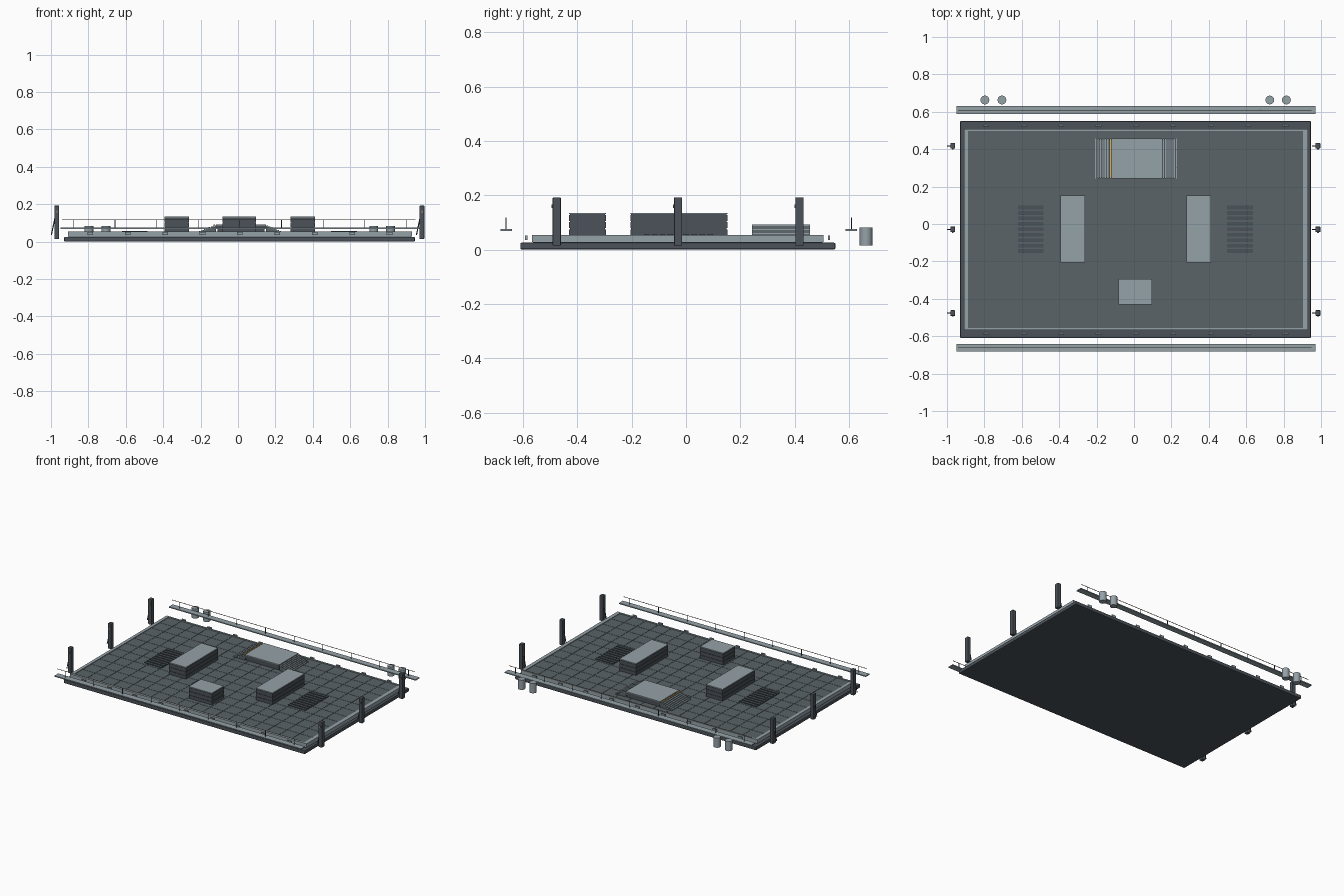
import bpy, bmesh
from math import pi
from mathutils import Matrix, Vector

if "Cube" in bpy.data.objects:
    bpy.data.objects.remove(bpy.data.objects["Cube"])

CX, CY = 0.01, -0.03   # centre of the platform


def material(name, rgb):
    m = bpy.data.materials.new(name)
    m.diffuse_color = (*rgb, 1)
    m.use_nodes = True
    m.node_tree.nodes["Principled BSDF"].inputs["Base Color"].default_value = m.diffuse_color
    return m


DARK = material("dark_metal", (0.07, 0.085, 0.10))
DECK = material("deck_metal", (0.10, 0.125, 0.135))
LIGHT = material("light_metal", (0.30, 0.36, 0.39))
WIRE = material("rail_metal", (0.22, 0.17, 0.13))
AMBER = material("amber_paint", (0.75, 0.45, 0.08))


def finish(name, bm, mat, bevel=0):
    me = bpy.data.meshes.new(name)
    bmesh.ops.recalc_face_normals(bm, faces=bm.faces)
    bm.to_mesh(me)
    bm.free()
    me.materials.append(mat)
    ob = bpy.data.objects.new(name, me)
    bpy.context.collection.objects.link(ob)
    if bevel:
        mod = ob.modifiers.new("bevel", 'BEVEL')
        mod.width, mod.segments = bevel, 2
    return ob


def boxes(name, items, mat, bevel=0):
    """One object from (x0, x1, y0, y1, z0, z1) boxes."""
    bm = bmesh.new()
    for x0, x1, y0, y1, z0, z1 in items:
        mx = Matrix.Translation(((x0 + x1) / 2, (y0 + y1) / 2, (z0 + z1) / 2))
        bmesh.ops.create_cube(bm, size=1, matrix=mx @ Matrix.Diagonal((x1 - x0, y1 - y0, z1 - z0, 1)))
    return finish(name, bm, mat, bevel)


def prism(name, profile, y0, y1, mat):
    """Extrude an (x, z) profile along y."""
    bm = bmesh.new()
    f = bm.faces.new([bm.verts.new((x, y0, z)) for x, z in profile])
    r = bmesh.ops.extrude_face_region(bm, geom=[f])
    bmesh.ops.translate(bm, vec=(0, y1 - y0, 0), verts=[v for v in r["geom"] if isinstance(v, bmesh.types.BMVert)])
    return finish(name, bm, mat)


def rods(name, segments, radius, mat, sides=6):
    bm = bmesh.new()
    for a, b in segments:
        a, b = Vector(a), Vector(b)
        rot = (b - a).to_track_quat('Z', 'Y').to_matrix().to_4x4()
        bmesh.ops.create_cone(bm, cap_ends=True, segments=sides, radius1=radius, radius2=radius,
                              depth=(b - a).length, matrix=Matrix.Translation((a + b) / 2) @ rot)
    return finish(name, bm, mat)


# Base slab, raised deck and its curb
boxes("base_slab", [(-0.93, 0.946, -0.61, 0.55, 0, 0.025)], DARK, 0.005)
boxes("deck", [(-0.905, 0.925, -0.563, 0.503, 0.024, 0.048)], DECK)
boxes("deck_curb", [(-0.91, -0.888, -0.567, 0.507, 0.028, 0.054), (0.904, 0.93, -0.567, 0.507, 0.028, 0.054),
                    (-0.888, 0.904, -0.567, -0.556, 0.028, 0.054), (-0.888, 0.904, 0.496, 0.507, 0.028, 0.054)], LIGHT)

# Deck plates with narrow seams
NX, NY = 18, 11
px, py = 1.79 / NX, 1.05 / NY
boxes("deck_plates", [(-0.887 + i * px + .001, -0.887 + (i + 1) * px - .001,
                       -0.555 + j * py + .001, -0.555 + (j + 1) * py - .001, 0.047, 0.051)
                      for i in range(NX) for j in range(NY)], DECK)

# Edge lamps along both long sides
boxes("edge_lamps", [(CX + i * 0.2 - 0.015, CX + i * 0.2 + 0.015, y - 0.004, y + 0.004, 0.036, 0.052)
                     for i in range(-4, 5) for y in (-0.588, 0.526)], LIGHT)


# Stacked equipment housings: recessed body, overhanging slats and pale lid
def housing(name, x0, x1, y0, y1):
    top, n = 0.135, 3
    boxes(name + "_body", [(x0 + .003, x1 - .003, y0 + .003, y1 - .003, 0.048, 0.132)], DARK)
    h = (0.130 - 0.05) / n
    boxes(name + "_layers", [(x0, x1, y0, y1, 0.05 + k * h + .002, 0.05 + (k + 1) * h - .002)
                             for k in range(n)], DARK)
    boxes(name + "_lid", [(x0, x1, y0, y1, 0.130, top)], LIGHT)


housing("left_housing", -0.392, -0.262, -0.205, 0.153)
housing("right_housing", 0.282, 0.412, -0.205, 0.153)
housing("front_housing", -0.082, 0.097, -0.43, -0.295)

# Loading platform with a slatted ramp at each end
boxes("platform_core", [(-0.11, 0.142, 0.25, 0.45, 0.048, 0.07)], DARK)
boxes("platform_slab", [(-0.118, 0.15, 0.243, 0.457, 0.066, 0.087)], DARK)
boxes("platform_top", [(-0.118, 0.15, 0.243, 0.457, 0.087, 0.092)], LIGHT)
boxes("platform_stripe", [(-0.13, -0.124, 0.245, 0.455, 0.082, 0.091)], AMBER)
for side, xa, xb in (("left", -0.118, -0.21), ("right", 0.15, 0.23)):
    prism(side + "_ramp", [(xa, 0.048), (xb, 0.048), (xb, 0.052), (xa, 0.086)], 0.245, 0.455, DECK)
    slats = []
    for k in range(7):
        t = (k + 0.7) / 7
        x, z = xa + (xb - xa) * t, 0.086 - 0.034 * t
        slats.append((x - .003, x + .003, 0.243, 0.457, z - .004, z + .004))
    boxes(side + "_ramp_slats", slats, LIGHT)

# Floor grilles
for side, x0 in (("left", -0.62), ("right", 0.498)):
    boxes(side + "_grille", [(x0, x0 + 0.137, -0.155 + k * 0.0292, -0.135 + k * 0.0292, 0.048, 0.057)
                             for k in range(9)], DARK)

# Walkways with posts and wire rail
for side, y in (("front", -0.662), ("back", 0.609)):
    boxes(side + "_walkway", [(-0.95, 0.97, y - 0.021, y + 0.021, 0.068, 0.075)], LIGHT)
    rods(side + "_rail_posts", [((CX + i * 0.2225, y, 0.074), (CX + i * 0.2225, y, 0.117))
                                for i in range(-4, 5)], 0.002, DARK)
    rods(side + "_rail", [((-0.94, y, 0.117), (0.95, y, 0.117))], 0.002, WIRE)

# Side posts with brace and lamp bracket
for side, x in (("left", -0.969), ("right", 0.983)):
    for n, y in (("front", -0.476), ("middle", -0.029), ("back", 0.418)):
        tag = side + "_" + n
        boxes(tag + "_post", [(x - 0.013, x + 0.013, y - 0.015, y + 0.015, 0.014, 0.192)], DARK, 0.003)
        rods(tag + "_brace", [((x - 0.029, y, 0.035), (x - 0.010, y, 0.125))], 0.003, DARK)
        boxes(tag + "_lamp", [(x - 0.005, x + 0.005, y - 0.019, y - 0.013, 0.152, 0.166)], WIRE)

# Storage drums behind the back walkway
for i, x in enumerate((-0.797, -0.706, 0.726, 0.815)):
    ob = rods("drum_%d" % (i + 1), [((x, 0.663, 0.014), (x, 0.663, 0.082))], 0.0235, LIGHT, 20)
    bpy.context.view_layer.objects.active = ob
    bpy.ops.object.select_all(action='DESELECT')
    ob.select_set(True)
    bpy.ops.object.shade_smooth_by_angle(angle=pi / 6)
